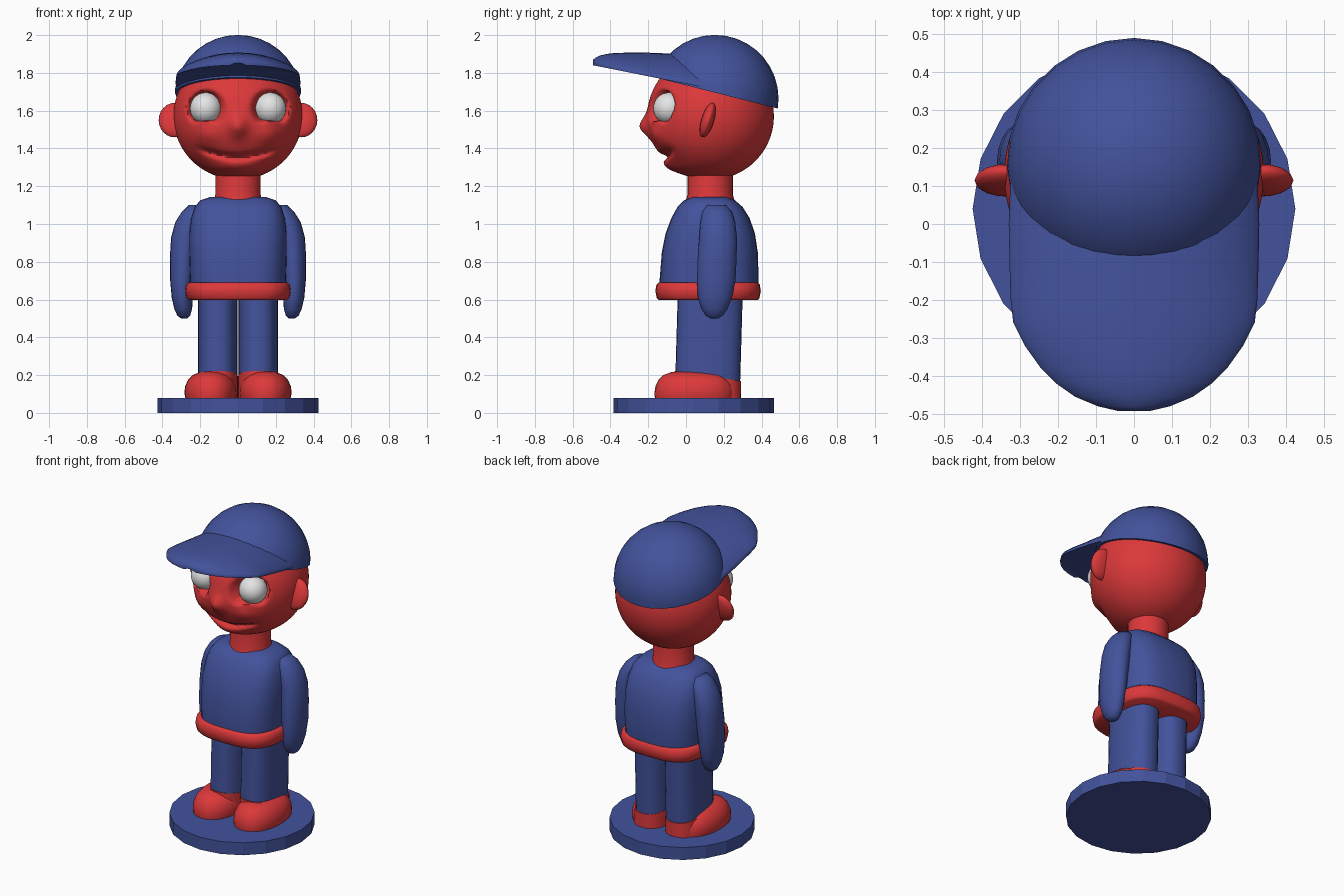
import bpy, bmesh, math
from mathutils import Matrix, Vector

if "Cube" in bpy.data.objects:
    bpy.data.objects.remove(bpy.data.objects["Cube"])


def material(name, rgb):
    m = bpy.data.materials.new(name)
    m.diffuse_color = (*rgb, 1)
    m.use_nodes = True
    m.node_tree.nodes["Principled BSDF"].inputs["Base Color"].default_value = m.diffuse_color
    return m


BLUE = material("blue", (0.055, 0.085, 0.33))
RED = material("red", (0.72, 0.04, 0.042))
WHITE = material("white", (0.78, 0.78, 0.78))


def finish(bm, name, mat, angle=40):
    bmesh.ops.recalc_face_normals(bm, faces=bm.faces)
    me = bpy.data.meshes.new(name)
    bm.to_mesh(me)
    bm.free()
    me.materials.append(mat)
    ob = bpy.data.objects.new(name, me)
    bpy.context.collection.objects.link(ob)
    bpy.ops.object.select_all(action='DESELECT')
    ob.select_set(True)
    bpy.context.view_layer.objects.active = ob
    bpy.ops.object.shade_smooth_by_angle(angle=math.radians(angle))
    return ob


def bridge(rings):
    """Skin a list of closed rings and cap both ends."""
    bm = bmesh.new()
    vs = [[bm.verts.new(p) for p in r] for r in rings]
    n = len(vs[0])
    for a, b in zip(vs, vs[1:]):
        for i in range(n):
            bm.faces.new((a[i], a[(i + 1) % n], b[(i + 1) % n], b[i]))
    bm.faces.new(vs[0])
    bm.faces.new(vs[-1])
    return bm


def oval(z, xc, yc, rx, ry, power=2.0, n=28):
    pts = []
    for i in range(n):
        t = 2 * math.pi * i / n
        c, s = math.cos(t), math.sin(t)
        pts.append((xc + rx * math.copysign(abs(c) ** (2 / power), c),
                    yc + ry * math.copysign(abs(s) ** (2 / power), s), z))
    return pts


def stack(name, mat, rows, power=2.0, shape=None, angle=40, n=28):
    """Stack of ovals; each row is z, x centre, y centre, x radius, y radius."""
    bm = bridge([oval(*r, power, n) for r in rows])
    if shape:
        for v in bm.verts:
            shape(v.co)
    return finish(bm, name, mat, angle)


def ball(name, mat, centre, radii, tilt=0, u=24, v=16):
    bm = bmesh.new()
    bmesh.ops.create_uvsphere(bm, u_segments=u, v_segments=v, radius=1)
    bm.transform(Matrix.Translation(centre) @ Matrix.Rotation(tilt, 4, 'X')
                 @ Matrix.Diagonal((*radii, 1)))
    return finish(bm, name, mat, 60)


# Round stand
stack("base", BLUE, [(0, 0, 0.04, 0.425, 0.425), (0.08, 0, 0.04, 0.425, 0.425)], n=20, angle=15)

# Torso with rounded shoulders: z, front y, back y, half width
body = [(0.63, -0.135, 0.375, 0.25), (0.70, -0.14, 0.385, 0.255), (0.85, -0.128, 0.38, 0.26),
        (0.95, -0.108, 0.365, 0.26), (1.03, -0.078, 0.337, 0.25), (1.09, -0.045, 0.30, 0.23),
        (1.125, -0.01, 0.26, 0.20), (1.142, 0.03, 0.22, 0.15)]
stack("shirt", BLUE, [(z, 0, (f + b) / 2, w, (b - f) / 2) for z, f, b, w in body], 3, angle=60)

# Waistband
stack("waistband", RED, [(0.597, 0, 0.117, 0.262, 0.262), (0.608, 0, 0.117, 0.274, 0.272),
                         (0.645, 0, 0.117, 0.281, 0.279), (0.678, 0, 0.117, 0.276, 0.274),
                         (0.69, 0, 0.117, 0.262, 0.262)], 3.2, angle=60)

# Neck
stack("neck", RED, [(1.12, 0, 0.128, 0.13, 0.13), (1.155, 0, 0.128, 0.12, 0.12),
                    (1.28, 0, 0.128, 0.12, 0.12)])


def heel_slope(co):
    if co.z > 0.12:
        co.z -= 0.15 * (co.y + 0.05)


for side, label in ((1, "left"), (-1, "right")):
    # Arms hanging from the shoulders
    arm = [(0.50, 0.285, 0.15, 0.016, 0.02), (0.515, 0.287, 0.15, 0.034, 0.045),
           (0.55, 0.29, 0.15, 0.047, 0.07), (0.61, 0.295, 0.153, 0.056, 0.09),
           (0.70, 0.296, 0.16, 0.063, 0.102), (0.82, 0.291, 0.165, 0.07, 0.103),
           (0.93, 0.28, 0.17, 0.074, 0.1), (1.01, 0.26, 0.168, 0.072, 0.092),
           (1.065, 0.235, 0.165, 0.062, 0.078), (1.10, 0.215, 0.16, 0.045, 0.05)]
    stack(label + "_arm", BLUE, [(z, side * x, *r) for z, x, *r in arm], n=20, angle=70)
    # Trouser legs leaning slightly back
    stack(label + "_leg", BLUE, [(0.1, side * 0.107, 0.113, 0.104, 0.172),
                                 (0.62, side * 0.107, 0.128, 0.104, 0.172)], 2.5)
    # Shoes: a sloped heel wrap and a domed toe
    stack(label + "_heel", RED, [(0.08, side * 0.112, 0.113, 0.112, 0.178),
                                 (0.22, side * 0.11, 0.114, 0.109, 0.176)], 2.5, heel_slope)
    toe = [(0.08, 0.045, 0.134, 0.21), (0.105, 0.045, 0.139, 0.212), (0.14, 0.045, 0.135, 0.207),
           (0.175, 0.045, 0.12, 0.19), (0.2, 0.04, 0.095, 0.16), (0.215, 0.03, 0.06, 0.11),
           (0.22, 0.02, 0.025, 0.06)]
    stack(label + "_toe", RED, [(z, side * 0.145, y, rx, ry) for z, y, rx, ry in toe], 2.2, angle=60)
    # Ears and eyes
    ball(label + "_ear", RED, (side * 0.335, 0.115, 1.55), (0.085, 0.034, 0.095), -0.3, 16, 12)
    ball(label + "_eye", WHITE, (side * 0.171, -0.09, 1.612), (0.084, 0.084, 0.084))


# Head with sculpted nose, chin, cheeks, smile and eye sockets
def bump(dx, dz, sx, sz):
    return math.exp(-(dx / sx) ** 2 - (dz / sz) ** 2)


bm = bmesh.new()
bmesh.ops.create_uvsphere(bm, u_segments=112, v_segments=80, radius=1)
bm.transform(Matrix.Translation((0, 0.13, 1.57)) @ Matrix.Diagonal((0.342, 0.335, 0.335, 1)))
for v in bm.verts:
    x, y, z = abs(v.co.x), v.co.y, v.co.z
    if y > 0.1:
        continue
    fade = min(1, (0.1 - y) / 0.08)
    d = -0.045 * bump(x, z - 1.515, 0.045, 0.055)
    d -= 0.036 * bump(x, z - 1.295, 0.15, 0.04)
    d -= 0.022 * bump(x - 0.17, z - 1.47, 0.07, 0.06)
    d += 0.034 * bump(x, z - 1.355 - x * x, 1, 0.016) * math.exp(-(x / 0.2) ** 8)
    r = math.hypot(x - 0.171, z - 1.612)
    cheek = 1.553 - 4 * (x - 0.171) ** 2
    lid = max(0, min(1, (z - cheek) / 0.012 + 0.5))
    d += 0.1 * math.exp(-(r / 0.088) ** 8) * lid
    v.co.y += d * fade
finish(bm, "head", RED, 60)

# Cap crown: sphere trimmed along a tilted rim
bm = bmesh.new()
bmesh.ops.create_uvsphere(bm, u_segments=28, v_segments=18, radius=0.337)
bmesh.ops.translate(bm, verts=bm.verts, vec=(0, 0.153, 1.664))
bmesh.ops.bisect_plane(bm, geom=bm.verts[:] + bm.edges[:] + bm.faces[:],
                       plane_co=(0, 0.49, 1.61), plane_no=Vector((0, -0.254, -1)),
                       clear_outer=True)
bmesh.ops.holes_fill(bm, edges=[e for e in bm.edges if e.is_boundary])
finish(bm, "cap_crown", BLUE, 50)

# Cap brim: arched cross-sections from the crown to the tip (y, half width, top z)
brim = [(0.13, 0.325, 1.86), (0.0, 0.33, 1.90), (-0.1, 0.328, 1.903), (-0.2, 0.325, 1.907),
        (-0.26, 0.318, 1.908), (-0.32, 0.288, 1.907), (-0.38, 0.245, 1.905), (-0.42, 0.205, 1.9),
        (-0.455, 0.155, 1.892), (-0.48, 0.095, 1.88), (-0.493, 0.04, 1.868)]
rings = []
for y, w, top in brim:
    low = 1.742 - 0.2 * y
    under = [(w * (i / 8 - 1), y, low + 0.012 * (i > 0) * (1 - (i / 8 - 1) ** 2)) for i in range(17)]
    over = [(w * math.cos(math.pi * i / 16), y,
             low + 0.012 + (top - low - 0.012) * math.sin(math.pi * i / 16) ** 1.6)
            for i in range(17)]
    rings.append(under + over)
finish(bridge(rings), "cap_brim", BLUE, 50)
